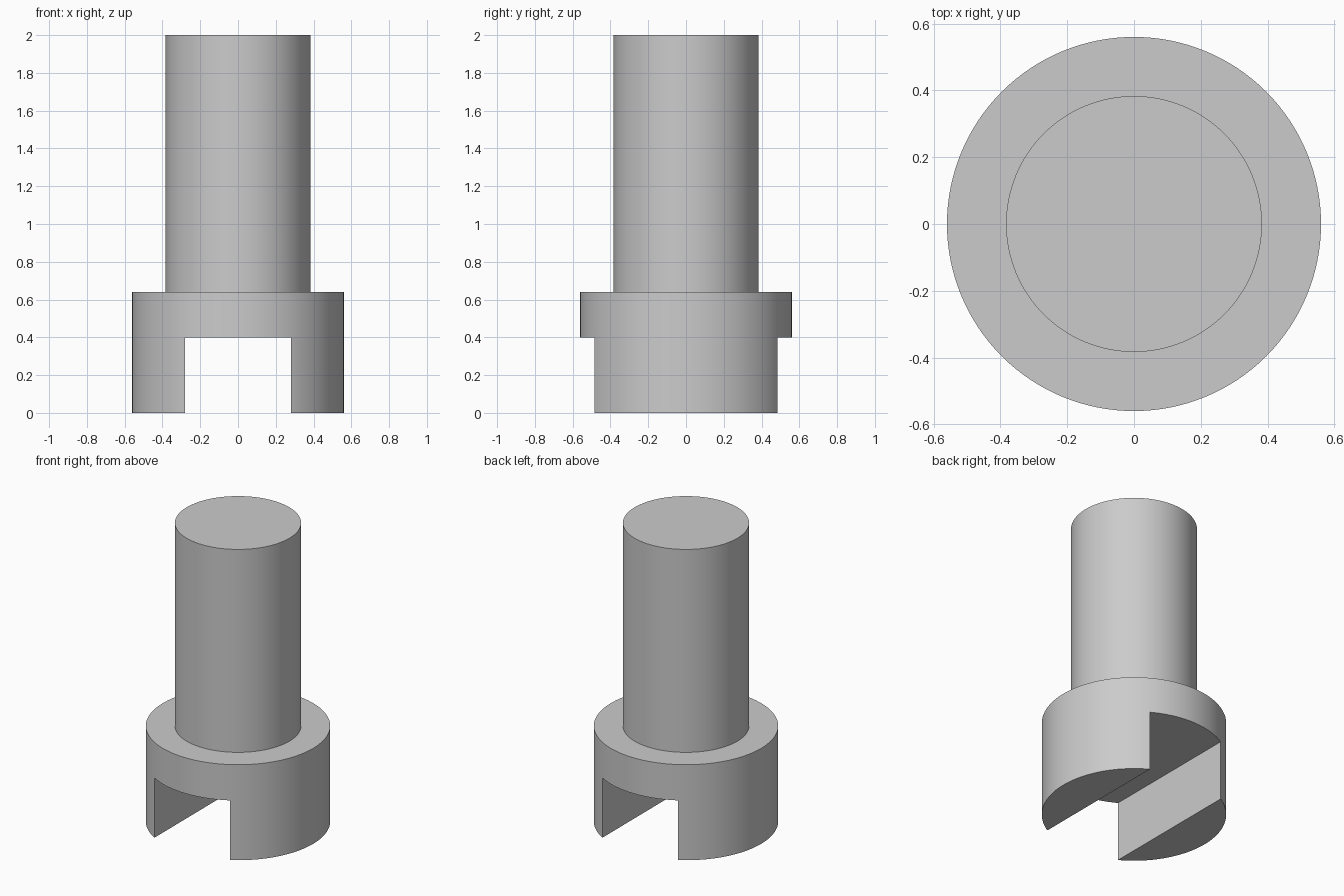
import bpy, bmesh, math
from mathutils import Matrix

if "Cube" in bpy.data.objects:
    bpy.data.objects.remove(bpy.data.objects["Cube"])

SEGMENTS = 128
COLLAR_R, SHAFT_R = 0.56, 0.383
COLLAR_TOP, TOP = 0.64, 2.0
SLOT_HALF, SLOT_TOP = 0.28, 0.4

grey = bpy.data.materials.new("plain grey")
grey.diffuse_color = (0.6, 0.6, 0.6, 1)
grey.use_nodes = True
grey.node_tree.nodes["Principled BSDF"].inputs["Base Color"].default_value = grey.diffuse_color


def make_object(name, bm):
    mesh = bpy.data.meshes.new(name)
    bmesh.ops.recalc_face_normals(bm, faces=bm.faces)
    bm.to_mesh(mesh)
    bm.free()
    mesh.materials.append(grey)
    obj = bpy.data.objects.new(name, mesh)
    bpy.context.collection.objects.link(obj)
    return obj


# Stepped pin: a disc raised into the collar, inset and raised into the shaft
bm = bmesh.new()
rings = []
for r, z in ((COLLAR_R, 0), (COLLAR_R, COLLAR_TOP), (SHAFT_R, COLLAR_TOP), (SHAFT_R, TOP)):
    rings.append([bm.verts.new((r * math.cos(a), r * math.sin(a), z))
                  for a in (2 * math.pi * i / SEGMENTS for i in range(SEGMENTS))])
for low, high in zip(rings, rings[1:]):
    for i in range(SEGMENTS):
        j = (i + 1) % SEGMENTS
        bm.faces.new((low[i], low[j], high[j], high[i]))
bm.faces.new(rings[0])
bm.faces.new(rings[-1])
pin = make_object("slotted_pin", bm)

# Slot running front to back through the underside of the collar
bm = bmesh.new()
bmesh.ops.create_cube(bm, size=1, matrix=Matrix.Translation((0, 0, SLOT_TOP - 0.5))
                      @ Matrix.Diagonal((2 * SLOT_HALF, 2, 1, 1)))
cutter = make_object("slot_cutter", bm)

cut = pin.modifiers.new("slot", 'BOOLEAN')
cut.operation = 'DIFFERENCE'
cut.solver = 'EXACT'
cut.object = cutter

# Apply the cut, drop the cutter and smooth the round walls
bpy.ops.object.select_all(action='DESELECT')
bpy.context.view_layer.objects.active = pin
pin.select_set(True)
bpy.ops.object.modifier_apply(modifier=cut.name)
bpy.data.objects.remove(cutter)
bpy.ops.object.shade_smooth_by_angle(angle=math.radians(30))
